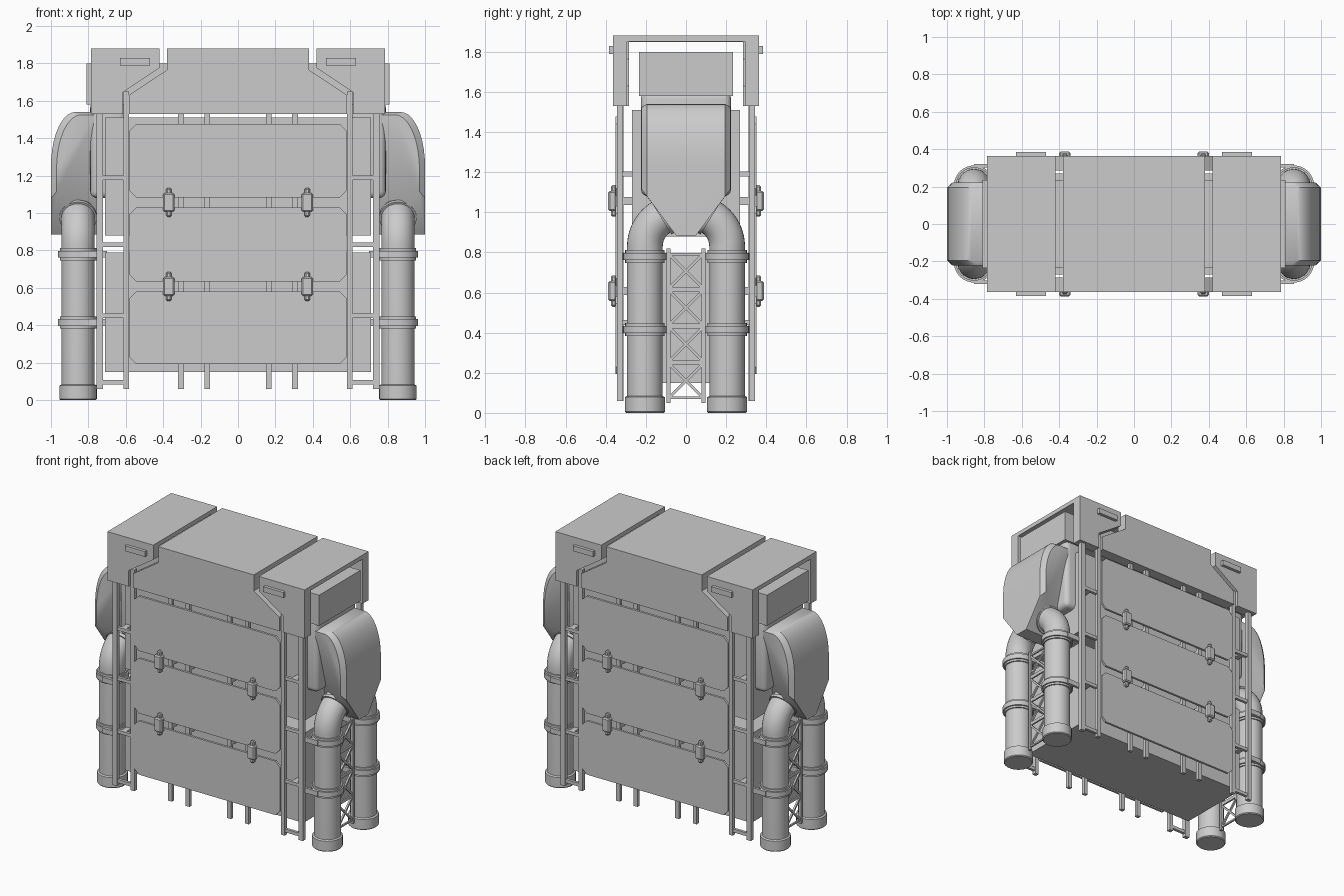
import bpy, bmesh
from math import sin, cos, pi, radians
from mathutils import Vector, Matrix

if "Cube" in bpy.data.objects:
    bpy.data.objects.remove(bpy.data.objects["Cube"])


def finish(name, bm, mirror="", smooth=False):
    """Turn a bmesh into a named object, mirrored about the given world axes."""
    bmesh.ops.recalc_face_normals(bm, faces=bm.faces[:])
    me = bpy.data.meshes.new(name)
    bm.to_mesh(me)
    bm.free()
    ob = bpy.data.objects.new(name, me)
    bpy.context.collection.objects.link(ob)
    if smooth:
        bpy.ops.object.select_all(action='DESELECT')
        ob.select_set(True)
        bpy.context.view_layer.objects.active = ob
        bpy.ops.object.shade_smooth_by_angle(angle=radians(35))
    if mirror:
        m = ob.modifiers.new("mirror", 'MIRROR')
        m.use_axis = ('x' in mirror, 'y' in mirror, False)
        m.use_mirror_merge = False
    return ob


def add_box(bm, x0, x1, y0, y1, z0, z1):
    mat = Matrix.Translation(((x0+x1)/2, (y0+y1)/2, (z0+z1)/2)) @ Matrix.Diagonal((x1-x0, y1-y0, z1-z0, 1))
    return bmesh.ops.create_cube(bm, size=1, matrix=mat)['verts']


def boxes(name, items, mirror="", bevel=0, segs=1):
    bm = bmesh.new()
    for b in items:
        add_box(bm, *b)
    if bevel:
        bmesh.ops.bevel(bm, geom=bm.edges[:], offset=bevel, segments=segs, affect='EDGES', profile=0.5)
    return finish(name, bm, mirror, segs > 1)


def add_plate(bm, pts, y0, y1):
    """Extrude an x-z outline from y0 to y1."""
    f = bm.faces.new([bm.verts.new((x, y0, z)) for x, z in pts])
    r = bmesh.ops.extrude_face_region(bm, geom=[f])
    bmesh.ops.translate(bm, vec=(0, y1-y0, 0), verts=[v for v in r['geom'] if isinstance(v, bmesh.types.BMVert)])


def add_bar(bm, a, b, w):
    """Square bar between two points."""
    a, b = Vector(a), Vector(b)
    rot = (b-a).to_track_quat('Z', 'X').to_matrix().to_4x4()
    mat = Matrix.Translation((a+b)/2) @ rot @ Matrix.Diagonal((w, w, (b-a).length, 1))
    bmesh.ops.create_cube(bm, size=1, matrix=mat)


# body: two stacked blocks with an open gap between them
boxes("body_blocks", [(-.71, .71, -.27, .27, .15, .79), (-.71, .71, -.27, .27, .88, 1.51)])

# upper duct running through the hood, and rounded end columns
boxes("upper_duct", [(-.81, .81, -.235, .235, 1.58, 1.80)])
boxes("end_column", [(.60, .79, -.225, .225, 1.08, 1.60)], "x", .035, 4)

# front and back panels with cut corners
bm = bmesh.new()
c, w = .036, .58
for z0, z1 in ((.193, .58), (.634, 1.03), (1.083, 1.477)):
    add_plate(bm, [(-w, z0+c), (-w+c, z0), (w-c, z0), (w, z0+c),
                   (w, z1-c), (w-c, z1), (-w+c, z1), (-w, z1-c)], -.352, -.336)
finish("panels", bm, "y")

# uprights behind the panels with spacers back to the body
boxes("panel_uprights", [(x-.015, x+.015, -.337, -.312, .06, 1.53) for x in (.165, .305)]
      + [(x-.015, x+.015, -.312, -.265, z-.02, z+.02) for x in (.165, .305) for z in (.607, 1.057)], "xy")

# clamps across the panel gaps
items = []
for z in (.607, 1.057):
    items += [(.34, .40, -.388, -.345, z-.05, z+.05), (.355, .385, -.375, -.345, z-.078, z+.078)]
boxes("panel_clamps", items, "xy", .008)

# corner ladders
boxes("ladders", [(.583, .612, -.345, -.316, .06, 1.65), (.722, .757, -.345, -.316, .06, 1.53)]
      + [(.61, .724, -.340, -.320, z-.012, z+.012) for z in (.095, .45, .83, 1.19)]
      + [(.66, .70, -.325, -.265, z-.012, z+.012) for z in (.45, 1.19)], "xy")

# hood: centre section and two end sections divided by a stepped slot
bm = bmesh.new()
add_plate(bm, [(-.38, 1.88), (.38, 1.88), (.38, 1.765), (.583, 1.63), (.583, 1.53),
               (-.583, 1.53), (-.583, 1.63), (-.38, 1.765)], -.363, -.285)
finish("hood_centre_walls", bm, "y")
boxes("hood_centre_top", [(-.38, .38, -.286, .286, 1.848, 1.88)])
bm = bmesh.new()
add_plate(bm, [(.42, 1.88), (.785, 1.88), (.785, 1.53), (.615, 1.53), (.615, 1.645), (.42, 1.775)], -.363, -.293)
finish("hood_end_walls", bm, "xy")
boxes("hood_end_top", [(.42, .785, -.294, .294, 1.85, 1.88)], "x")
boxes("hood_handles", [(.47, .63, -.385, -.36, 1.79, 1.828)], "xy")

# side funnels: curved back, tapering underneath to meet the pipes
bm = bmesh.new()
arc = [(.87 + .13*sin(a), 1.25 + .29*cos(a)) for a in (i*pi/2/10 for i in range(11))]
for s in (-1, 1):
    for x, z in [(.75, 1.54)] + arc + [(1.0, 1.08)]:
        bm.verts.new((x, s*.195, z))
        bm.verts.new((max(x-.03, .75), s*.222, max(z-.015, 1.115)))
    for x in (.75, 1.0):
        bm.verts.new((x, s*.05, .885))
bmesh.ops.convex_hull(bm, input=bm.verts[:])
bmesh.ops.delete(bm, geom=[v for v in bm.verts if not v.link_faces], context='VERTS')
bmesh.ops.dissolve_limit(bm, angle_limit=.01, verts=bm.verts[:], edges=bm.edges[:])
finish("side_funnel", bm, "x", True)

# pipes: straight leg with foot collar, then an elbow into the funnel
PX, PY, R = .855, .205, .089
stations = [(PY, z, 0, r) for z, r in ((0, .094), (.006, .1), (.078, .1), (.084, R), (.83, R))]
for i in range(1, 10):
    t = radians(58) * i/9
    stations.append((PY-.17 + .17*cos(t), .83 + .17*sin(t), t, R))
y, z, t, _ = stations[-1]
for d, r in ((0, .1), (.02, .1), (.02, R), (.05, R)):
    stations.append((y - d*sin(t), z + d*cos(t), t, r))
bm = bmesh.new()
N, rings = 32, []
for y, z, t, r in stations:
    rings.append([bm.verts.new((PX + r*cos(2*pi*k/N), -(y + r*sin(2*pi*k/N)*cos(t)),
                                z + r*sin(2*pi*k/N)*sin(t))) for k in range(N)])
for a, b in zip(rings, rings[1:]):
    for k in range(N):
        bm.faces.new((a[k], a[(k+1) % N], b[(k+1) % N], b[k]))
bm.faces.new(rings[0])
bm.faces.new(rings[-1])
finish("pipes", bm, "xy", True)

# pipe collars with straps back to the ladders
bm = bmesh.new()
for z in (.415, .78):
    for r, h in ((.108, .036), (.098, .065)):
        bmesh.ops.create_cone(bm, cap_ends=True, segments=32, radius1=r, radius2=r, depth=h,
                              matrix=Matrix.Translation((PX, -PY, z)))
    add_box(bm, .735, PX, -.320, -.302, z-.018, z+.018)
    add_box(bm, .70, PX, -.115, -.095, z-.018, z+.018)
finish("pipe_collars", bm, "xy", True)

# cross-braced truss between each pair of pipes
bm = bmesh.new()
tx = .85
for s in (-1, 1):
    add_bar(bm, (tx, s*.087, .05), (tx, s*.087, .82), .018)
for i in range(4):
    z0, z1 = .075 + .182*i, .245 + .182*i
    for z in (z0, z1):
        add_bar(bm, (tx, -.087, z), (tx, .087, z), .012)
    for s in (-1, 1):
        add_bar(bm, (tx, -.085*s, z0), (tx, .085*s, z1), .013)
finish("pipe_truss", bm, "x")
